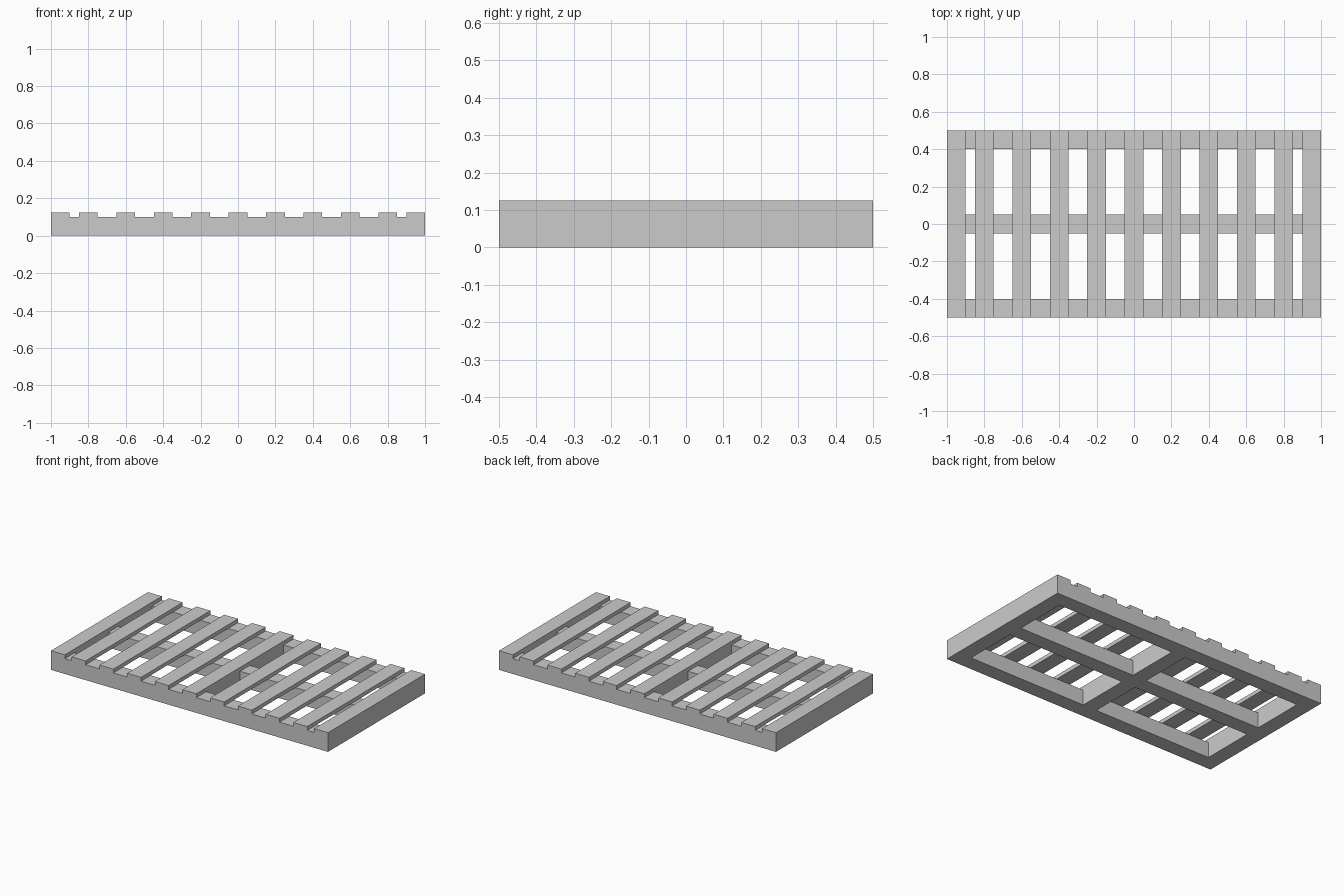
import bpy, bmesh

if "Cube" in bpy.data.objects:
    bpy.data.objects.remove(bpy.data.objects["Cube"])

RAIL_H, TOP, W = 0.1, 0.125, 0.05   # frame height, slat top, half board width

# Parts as boxes: (x0, x1, y0, y1, z0, z1)
rails = [(-1, 1, y - W, y + W, 0, RAIL_H) for y in (-0.45, 0, 0.45)]
cross_bars = [(x - W, x + W, -0.5, 0.5, 0, RAIL_H) for x in (-0.95, 0, 0.95)]
slat_x = [-0.95] + [i * 0.2 for i in range(-4, 5)] + [0.95]
slats = [(x - W, x + W, -0.5, 0.5, RAIL_H, TOP) for x in slat_x]


def welded_boxes(name, boxes):
    """Join boxes into one clean shell, skipping every internal face."""
    cuts = [sorted({round(v, 4) for b in boxes for v in b[2 * a:2 * a + 2]}) for a in range(3)]
    size = [len(c) - 1 for c in cuts]

    def solid(cell):
        if any(not 0 <= cell[a] < size[a] for a in range(3)):
            return False
        mid = [(cuts[a][cell[a]] + cuts[a][cell[a] + 1]) / 2 for a in range(3)]
        return any(all(b[2 * a] < mid[a] < b[2 * a + 1] for a in range(3)) for b in boxes)

    bm = bmesh.new()
    verts = {}

    def vert(key):
        if key not in verts:
            verts[key] = bm.verts.new([cuts[a][key[a]] for a in range(3)])
        return verts[key]

    for i in range(size[0]):
        for j in range(size[1]):
            for k in range(size[2]):
                cell = (i, j, k)
                if not solid(cell):
                    continue
                for a in range(3):
                    u, v = (a + 1) % 3, (a + 2) % 3
                    for side in (0, 1):
                        near = list(cell)
                        near[a] += 2 * side - 1
                        if solid(near):
                            continue
                        loop = []
                        for du, dv in ((0, 0), (1, 0), (1, 1), (0, 1)):
                            key = list(cell)
                            key[a] += side
                            key[u] += du
                            key[v] += dv
                            loop.append(vert(tuple(key)))
                        bm.faces.new(loop if side else loop[::-1])

    # Merge flush faces
    bmesh.ops.dissolve_limit(bm, angle_limit=0.01, verts=bm.verts[:], edges=bm.edges[:])
    mesh = bpy.data.meshes.new(name)
    bm.to_mesh(mesh)
    bm.free()
    obj = bpy.data.objects.new(name, mesh)
    bpy.context.collection.objects.link(obj)
    return obj


# Rails, cross bars and slats as one slatted platform
welded_boxes("slatted_pallet", rails + cross_bars + slats)
